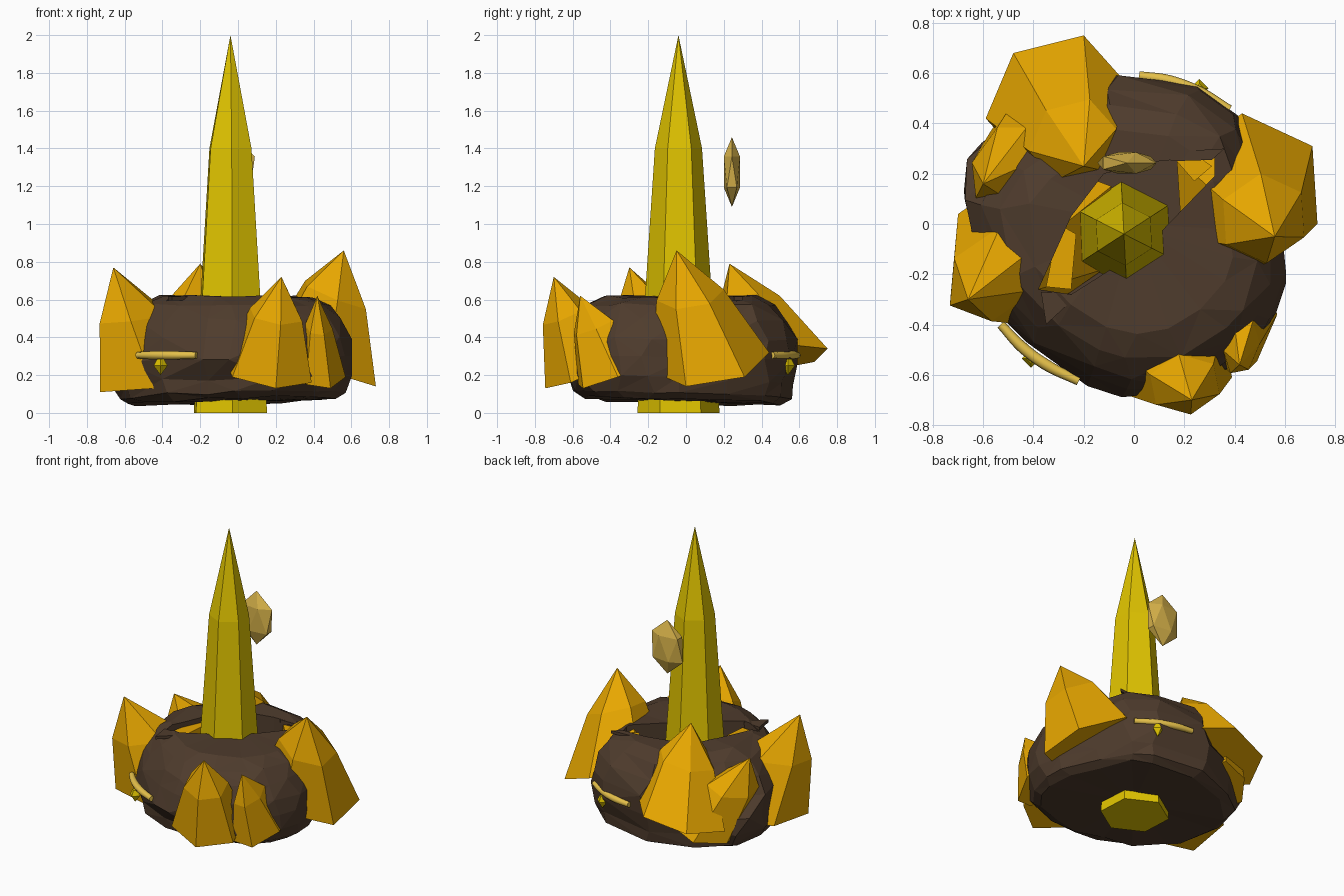
import bpy, bmesh, math, random
from mathutils import Vector

if "Cube" in bpy.data.objects:
    bpy.data.objects.remove(bpy.data.objects["Cube"])

random.seed(4)


def material(name, color):
    m = bpy.data.materials.new(name)
    m.diffuse_color = (*color, 1)
    m.use_nodes = True
    m.node_tree.nodes["Principled BSDF"].inputs["Base Color"].default_value = m.diffuse_color
    return m


YELLOW = material("yellow crystal", (0.76, 0.56, 0.0))
ORANGE = material("orange crystal", (0.80, 0.385, 0.0))
ROCK = material("brown rock", (0.078, 0.045, 0.026))
PALE = material("pale gem", (0.70, 0.46, 0.070))
GOLD = material("gold band", (0.86, 0.58, 0.075))


def loft(name, rings, mat, start=None, end=None):
    """Skin a stack of closed rings; each end is a point or a flat cap."""
    bm = bmesh.new()
    loops = [[bm.verts.new(p) for p in ring] for ring in rings]
    n = len(loops[0])
    for a, b in zip(loops, loops[1:]):
        for i in range(n):
            j = (i + 1) % n
            bm.faces.new((a[i], a[j], b[j], b[i]))
    for loop, point in ((loops[0], start), (loops[-1], end)):
        if point is None:
            bm.faces.new(loop)
        else:
            tip = bm.verts.new(point)
            for i in range(n):
                bm.faces.new((loop[i], loop[(i + 1) % n], tip))
    bmesh.ops.recalc_face_normals(bm, faces=bm.faces)
    mesh = bpy.data.meshes.new(name)
    bm.to_mesh(mesh)
    bm.free()
    mesh.materials.append(mat)
    obj = bpy.data.objects.new(name, mesh)
    bpy.context.collection.objects.link(obj)
    return obj


def slab(name, outline, low, high, mat):
    return loft(name, [[(x, y, z) for x, y in outline] for z in (low, high)], mat)


def crystal(name, tip, a, b, c, ratio=0.6, shoulder=0.6):
    """Six-sided crystal from its tip and three neighbouring base corners."""
    tip, a, b, c = map(Vector, (tip, a, b, c))
    mid = a + c - b
    spokes = [a - mid, b - mid, c - mid]
    spokes += [-s for s in spokes]
    neck = mid.lerp(tip, shoulder)
    loft(name, [[mid + s for s in spokes], [neck + s * ratio for s in spokes]],
         ORANGE, end=tip)


# Rock body: uneven outline swept through a rounded height profile
outline = [(0, .60), (25, .55), (45, .60), (65, .60), (100, .60), (130, .62),
           (155, .70), (172, .68), (205, .66), (230, .635), (252, .66),
           (270, .68), (288, .70), (308, .69), (325, .68), (340, .64)]
profile = [(.86, .062), (.94, .095), (.985, .17), (1.0, .28), (.98, .39),
           (.91, .49), (.80, .57), (.64, .615)]
rings = []
for k, z in profile:
    ring = []
    for deg, r in outline:
        t = math.radians(deg + random.uniform(-4, 4))
        r *= k * random.uniform(.97, 1.02)
        if 125 < deg < 165 and z > .35:      # hollow for the small left crystal
            r *= .87
        if 250 < deg < 300 and z < .25:      # undercut at the front
            r *= .92
        x, y = r * math.cos(t), r * math.sin(t)
        tilt = (.03 * x - .03 * y) * (.62 - z) / .56
        ring.append((x, y, z + tilt + random.uniform(-.01, .01)))
    rings.append(ring)
rock = loft("rock_body", rings, ROCK, start=(0, 0, .06), end=(0, 0, .615))
rock.modifiers.new("facets", 'TRIANGULATE')

# Deep crack across the top of the rock, behind the spire
crack = [(-.38, -.26), (-.25, -.28), (.05, -.09), (.32, .19), (.32, .27),
         (.10, .25), (-.12, .20), (-.25, .03)]
cutter = slab("crack_cutter", crack, .16, .80, ROCK)
cutter.hide_render = True
cutter.hide_viewport = True
cut = rock.modifiers.new("crack", 'BOOLEAN')
cut.object = cutter
cut.operation = 'DIFFERENCE'
cut.solver = 'EXACT'

# Thin loose flakes at the ends of the crack
slab("right_flake", [(.10, .285), (.36, .30), (.31, .255), (.15, .25)], .595, .615, ROCK)
slab("left_flake", [(-.35, -.40), (-.22, -.28), (-.37, -.27)], .595, .615, ROCK)

# Crystal shards showing inside the crack
slab("left_shard", [(-.30, 0), (-.23, -.04), (-.25, -.26), (-.35, -.25)], .13, .585, ORANGE)
slab("right_shard", [(.17, .25), (.24, .28), (.31, .23), (.24, .17)], .13, .585, ORANGE)

# Central spire
cx, cy = -.04, -.04


def hexagon(r, z):
    return [(cx + r * math.cos(math.radians(33 + 60 * i)),
             cy + r * math.sin(math.radians(33 + 60 * i)), z) for i in range(6)]


loft("central_spire", [hexagon(.218, 0), hexagon(.125, 1.4)], YELLOW, end=(cx, cy, 2))

# Crystals around the rock
crystal("right_crystal", (.56, -.05, .86), (.73, 0, .14), (.71, .31, .19), (.43, .44, .32), .575)
crystal("left_crystal", (-.66, -.30, .77), (-.70, .04, .14), (-.73, -.29, .11), (-.44, -.40, .13), .57, .56)
crystal("back_crystal", (-.20, .23, .79), (-.59, .42, .22), (-.48, .68, .27), (-.20, .75, .34), .62)
crystal("front_crystal", (.23, -.70, .72), (-.03, -.68, .19), (.20, -.745, .13), (.39, -.61, .16))
crystal("small_front_crystal", (.42, -.56, .62), (.36, -.57, .15), (.49, -.545, .13), (.57, -.36, .19), .56)
crystal("small_left_crystal", (-.60, .16, .63), (-.55, .19, .14), (-.57, .37, .11), (-.44, .55, .15), .78)

# Floating flattened gem behind the spire
bm = bmesh.new()
bmesh.ops.create_icosphere(bm, subdivisions=1, radius=1)
for v in bm.verts:
    v.co = (v.co.x * .131 - .028, v.co.y * .05 + .243, v.co.z * .185 + 1.275)
gem_mesh = bpy.data.meshes.new("floating_gem")
bm.to_mesh(gem_mesh)
bm.free()
gem_mesh.materials.append(PALE)
bpy.context.collection.objects.link(bpy.data.objects.new("floating_gem", gem_mesh))


# Curved gold bands, each with a small hanging drop
def band(name, points, drop):
    cu = bpy.data.curves.new(name, 'CURVE')
    cu.dimensions = '3D'
    cu.bevel_depth = .0225
    cu.bevel_resolution = 2
    cu.use_fill_caps = True
    cu.resolution_u = 6
    sp = cu.splines.new('BEZIER')
    sp.bezier_points.add(len(points) - 1)
    for p, (x, y) in zip(sp.bezier_points, points):
        p.co = (x, y, .305)
        p.handle_left_type = p.handle_right_type = 'AUTO'
    sp.bezier_points[0].radius = sp.bezier_points[-1].radius = .8
    cu.materials.append(GOLD)
    bpy.context.collection.objects.link(bpy.data.objects.new(name, cu))
    x, y = drop
    wide, narrow = [[(x + r * math.cos(math.pi * i / 2), y + r * math.sin(math.pi * i / 2), z)
                     for i in range(4)] for r, z in ((.037, .25), (.018, .285))]
    loft(name + "_drop", [wide, narrow], YELLOW, start=(x, y, .20))


band("front_band", [(-.53, -.40), (-.445, -.49), (-.35, -.56), (-.22, -.625)], (-.41, -.535))
band("back_band", [(.02, .59), (.14, .57), (.26, .525), (.38, .455)], (.26, .54))
